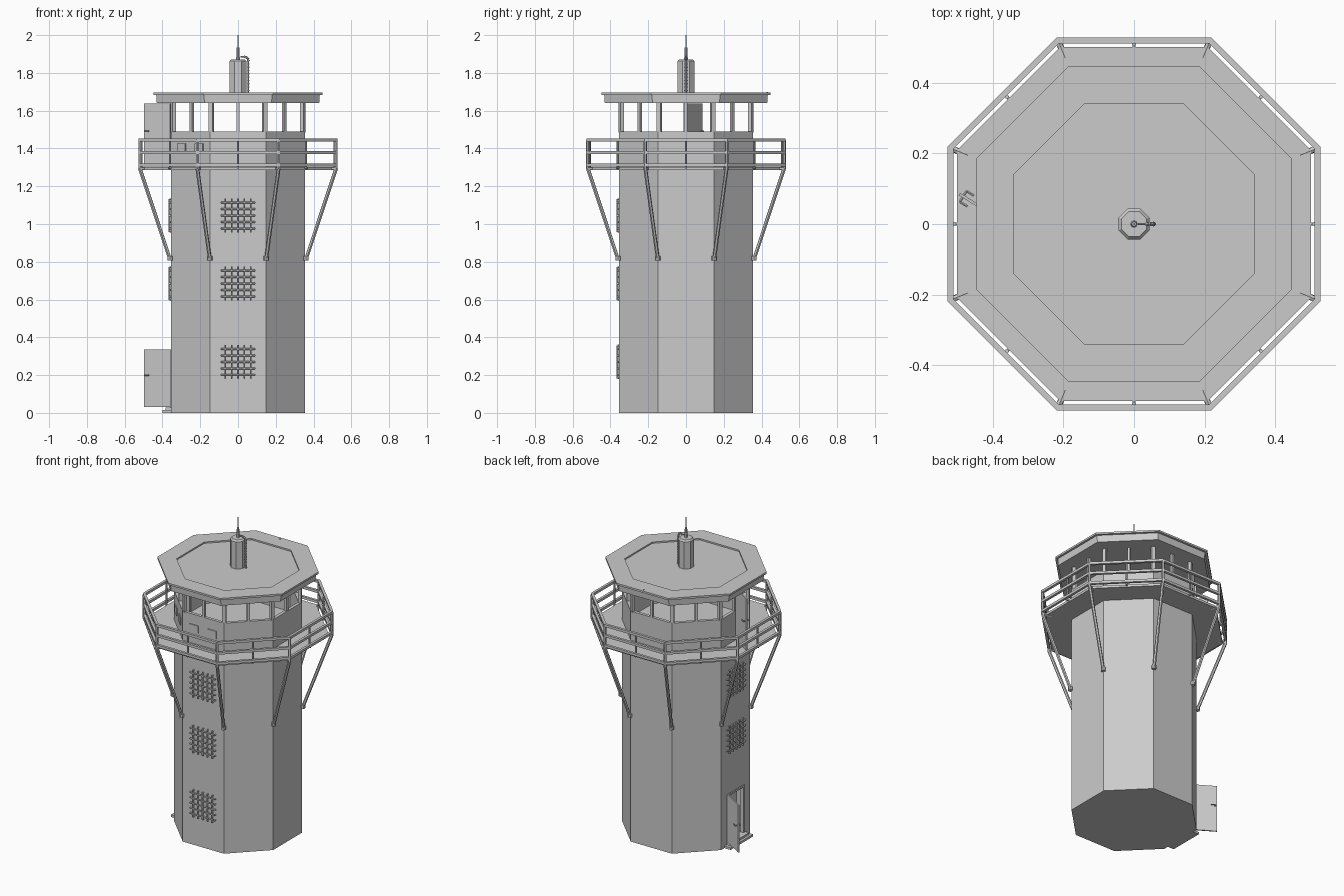
import bpy, bmesh
from math import pi, cos, sin, atan2
from mathutils import Matrix, Vector

if "Cube" in bpy.data.objects:
    bpy.data.objects.remove(bpy.data.objects["Cube"])

C = cos(pi / 8)
WALL, RAIL = 0.355, 0.52


def finish(name, bm):
    bmesh.ops.remove_doubles(bm, verts=bm.verts, dist=1e-5)
    bmesh.ops.recalc_face_normals(bm, faces=bm.faces)
    me = bpy.data.meshes.new(name)
    bm.to_mesh(me)
    bm.free()
    ob = bpy.data.objects.new(name, me)
    bpy.context.collection.objects.link(ob)
    return ob


def corner(i, a, z):
    t = pi / 8 + i * pi / 4
    return Vector((a / C * cos(t), a / C * sin(t), z))


def middle(i, a, z):
    return Vector((a * cos(i * pi / 4), a * sin(i * pi / 4), z))


def oct_lathe(bm, profile, closed=False):
    """Sweep (apothem, z) points round eight sides."""
    rings = [[bm.verts.new(corner(i, max(a, 1e-7), z)) for i in range(8)] for a, z in profile]
    pairs = list(zip(rings, rings[1:])) + ([(rings[-1], rings[0])] if closed else [])
    for r, s in pairs:
        for i in range(8):
            j = (i + 1) % 8
            bm.faces.new((r[i], r[j], s[j], s[i]))


def bar(bm, p, q, r, n=6, r2=None):
    p, q = Vector(p), Vector(q)
    d = q - p
    m = Matrix.Translation((p + q) / 2) @ d.to_track_quat('Z', 'Y').to_matrix().to_4x4()
    bmesh.ops.create_cone(bm, cap_ends=True, segments=n, radius1=r, radius2=r if r2 is None else r2,
                          depth=d.length, matrix=m)


def box(bm, c, s, rot=0):
    m = Matrix.Translation(c) @ Matrix.Rotation(rot, 4, 'Z') @ Matrix.Diagonal((*s, 1))
    bmesh.ops.create_cube(bm, size=1, matrix=m)


# Tower shaft with hollow lookout room on top
bm = bmesh.new()
oct_lathe(bm, [(0, 0), (WALL, 0), (WALL, 1.49), (WALL - .02, 1.49), (WALL - .02, 1.3), (0, 1.3)])
tower = finish("tower_shaft", bm)

# Door openings on the left side
for name, c, s in (("lower_door_cutter", (-.355, 0, .18), (.1, .165, .305)),
                   ("upper_door_cutter", (-.355, -.072, 1.42), (.1, .138, .235))):
    bm = bmesh.new()
    box(bm, c, s)
    cut = finish(name, bm)
    cut.hide_render = True
    mod = tower.modifiers.new("opening", 'BOOLEAN')
    mod.operation, mod.solver, mod.object = 'DIFFERENCE', 'EXACT', cut
    bpy.context.view_layer.objects.active = tower
    bpy.ops.object.modifier_apply(modifier=mod.name)
    bpy.data.objects.remove(cut)

# Lookout window posts at corners and side middles
bm = bmesh.new()
for i in range(8):
    p = corner(i, WALL - .012, 1.565)
    box(bm, p, (.02, .022, .16), pi / 8 + i * pi / 4)
    box(bm, middle(i, WALL - .01, 1.565), (.018, .016, .16), i * pi / 4)
box(bm, (-.345, -.006, 1.47), (.018, .016, .34))
finish("window_posts", bm)

# Roof with overhanging lip and shallow recess
bm = bmesh.new()
oct_lathe(bm, [(0, 1.64), (.43, 1.64), (.433, 1.684), (.447, 1.684), (.447, 1.696),
               (.34, 1.696), (.34, 1.687), (0, 1.687)])
finish("roof", bm)

# Balcony deck
bm = bmesh.new()
oct_lathe(bm, [(WALL - .01, 1.287), (.502, 1.287), (.502, 1.302), (WALL - .01, 1.302)], True)
finish("balcony_deck", bm)

# Railing rings
bm = bmesh.new()
for z in (1.445, 1.379, 1.313):
    w, h = .008, .008
    oct_lathe(bm, [(RAIL - w, z - h), (RAIL + w, z - h), (RAIL + w, z + h), (RAIL - w, z + h)], True)
finish("railing_rails", bm)

# Railing posts, deck brackets and diagonal struts
posts, struts = bmesh.new(), bmesh.new()
for i in range(8):
    bar(posts, corner(i, RAIL, 1.29), corner(i, RAIL, 1.445), .009)
    bar(posts, middle(i, RAIL - .01, 1.294), middle(i, RAIL - .01, 1.445), .006)
    bar(posts, middle(i, .49, 1.297), middle(i, RAIL, 1.297), .005)
    bar(posts, corner(i, .47, 1.294), corner(i, RAIL, 1.294), .009)
    bar(struts, corner(i, RAIL, 1.295), corner(i, WALL + .007, .82), .010)
    bar(struts, corner(i, WALL + .005, .806), corner(i, WALL + .005, .83), .014, 8)
finish("railing_posts", posts)
finish("balcony_struts", struts)


# Barred windows: three on the front, two on the left
def grille(name, z0, rot):
    bm = bmesh.new()
    y = -WALL - .008
    for k in range(5):
        t = (k - 2) * .034
        bar(bm, (t, y, z0 - .088), (t, y, z0 + .088), .005)
        bar(bm, (-.09, y, z0 + t), (.09, y, z0 + t), .005)
        for s in (-1, 1):
            bar(bm, (t, y, z0 + s * .086), (t, -WALL + .005, z0 + s * .086), .005)
            bar(bm, (s * .088, y, z0 + t), (s * .088, -WALL + .005, z0 + t), .005)
    bmesh.ops.rotate(bm, verts=bm.verts, cent=(0, 0, 0), matrix=Matrix.Rotation(rot, 3, 'Z'))
    finish(name, bm)


for k, z in enumerate((.27, .685, 1.045)):
    grille(f"front_grille_{k}", z, 0)
    if k:
        grille(f"left_grille_{k}", z, -pi / 2)


# Open door leaves with handles on both faces
def door(name, y, z0, z1, zh):
    bm = bmesh.new()
    a, b = Vector((-.357, y, 0)), Vector((-.495, y + .085, 0))
    d = b - a
    n = Vector((-d.y, d.x, 0)).normalized()
    rot = atan2(d.y, d.x)
    box(bm, (a + b) / 2 + Vector((0, 0, (z0 + z1) / 2)), (d.length, .008, z1 - z0), rot)
    h = a + d * .92 + Vector((0, 0, zh))
    bar(bm, h - n * .018, h + n * .018, .004)
    for s in (-1, 1):
        bar(bm, h + n * .018 * s, h + n * .018 * s - d.normalized() * .025, .004)
    finish(name, bm)


door("lower_door", .083, .03, .335, .2)
door("upper_door", 0, 1.305, 1.637, 1.49)

# Lower door frame and entrance steps
bm = bmesh.new()
for s in (-1, 1):
    box(bm, (-.35, s * .078, .182), (.022, .012, .305))
box(bm, (-.35, 0, .33), (.022, .165, .012))
finish("door_frame", bm)
bm = bmesh.new()
box(bm, (-.37, 0, .007), (.06, .23, .014))
box(bm, (-.36, 0, .021), (.05, .19, .014))
finish("entrance_steps", bm)

# Small wall plates on the front and front left sides
bm = bmesh.new()
for i in (5, 6):
    t = i * pi / 4
    for s in (-.065, .065):
        p = middle(i, WALL + .002, 1.4) + Vector((-sin(t), cos(t), 0)) * s
        box(bm, p, (.008, .06, .05), t)
finish("wall_plates", bm)

# Roof chimney, antenna and small vent
bm = bmesh.new()
oct_lathe(bm, [(0, 1.68), (.044, 1.68), (.044, 1.862), (.036, 1.872), (0, 1.872)])
finish("roof_chimney", bm)
bm = bmesh.new()
bar(bm, (0, 0, 1.865), (0, 0, 1.935), .010, 8, .007)
bar(bm, (0, 0, 1.93), (0, 0, 2.0), .003)
finish("antenna", bm)
bm = bmesh.new()
bar(bm, (0, .43, 1.69), (0, .43, 1.699), .005, 8)
finish("roof_vent", bm)

# Ribbed cable bending over the chimney and down its side
bm = bmesh.new()
path = [Vector((.012, 0, 1.885)), Vector((.035, 0, 1.885))]
path += [Vector((.035 + .02 * sin(t * pi / 8), 0, 1.865 + .02 * cos(t * pi / 8))) for t in (1, 2, 3, 4)]
path += [Vector((.055, 0, 1.865 - .0175 * k)) for k in range(1, 11)]
for p, q in zip(path, path[1:]):
    bar(bm, p, q, .004)
    d = (q - p).normalized() * .003
    bar(bm, q - d, q + d, .007)
finish("ribbed_cable", bm)
